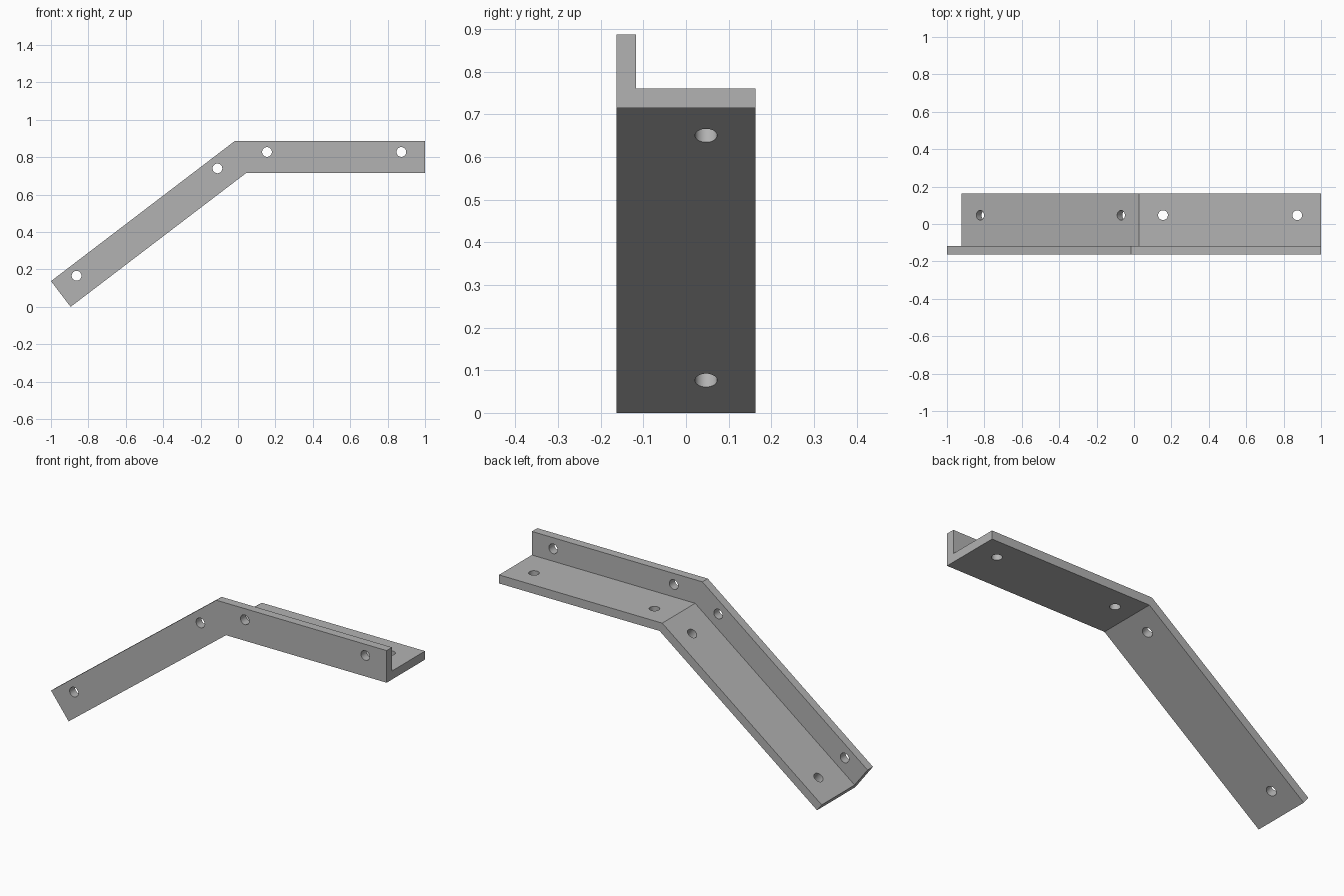
import bpy, bmesh, math
from mathutils import Vector, Matrix

if "Cube" in bpy.data.objects:
    bpy.data.objects.remove(bpy.data.objects["Cube"])

# Main dimensions
HALF_W, THICK, HEIGHT = 0.163, 0.046, 0.173
ANGLE = math.radians(37.3)
HOLE_R, SHELF_HOLE_Y, FLANGE_HOLE_H = 0.026, 0.047, 0.113
foot = Vector((-0.895, 0, 0))
bend = Vector((0.043, 0, 0.715))
tip = Vector((1.0, 0, 0.715))

# Directions along each arm and upwards from each shelf
slope_dir = Vector((math.cos(ANGLE), 0, math.sin(ANGLE)))
slope_up = Vector((-math.sin(ANGLE), 0, math.cos(ANGLE)))
flat_dir, flat_up = Vector((1, 0, 0)), Vector((0, 0, 1))
mitre_up = Vector((-math.tan(ANGLE / 2), 0, 1))

steel = bpy.data.materials.new("grey steel")
steel.use_nodes = True
grey = (0.45, 0.45, 0.45, 1)
steel.diffuse_color = grey
steel.node_tree.nodes["Principled BSDF"].inputs["Base Color"].default_value = grey


def make_object(name, bm):
    bmesh.ops.recalc_face_normals(bm, faces=bm.faces)
    mesh = bpy.data.meshes.new(name)
    bm.to_mesh(mesh)
    bm.free()
    mesh.materials.append(steel)
    obj = bpy.data.objects.new(name, mesh)
    bpy.context.collection.objects.link(obj)
    return obj


# Angle-iron section swept through a mitred bend
inner = THICK - HALF_W
section = [(-HALF_W, 0), (HALF_W, 0), (HALF_W, THICK),
           (inner, THICK), (inner, HEIGHT), (-HALF_W, HEIGHT)]
bm = bmesh.new()
rings = [[bm.verts.new(base + up * h + Vector((0, y, 0))) for y, h in section]
         for base, up in ((foot, slope_up), (bend, mitre_up), (tip, flat_up))]
for a, b in zip(rings, rings[1:]):
    for i in range(len(section)):
        j = (i + 1) % len(section)
        bm.faces.new((a[i], a[j], b[j], b[i]))
bm.faces.new(rings[0])
bm.faces.new(rings[-1])
bracket = make_object("bent_angle_bracket", bm)

# Cylinders for the bolt holes through shelf and flange
bm = bmesh.new()


def drill(centre, axis):
    turn = axis.to_track_quat('Z', 'Y').to_matrix().to_4x4()
    bmesh.ops.create_cone(bm, cap_ends=True, segments=32, radius1=HOLE_R, radius2=HOLE_R,
                          depth=THICK * 2, matrix=Matrix.Translation(centre) @ turn)


for start, along, up, distances in ((foot, slope_dir, slope_up, (0.126, 1.073)),
                                    (tip, -flat_dir, flat_up, (0.127, 0.845))):
    for d in distances:
        spot = start + along * d
        drill(spot + up * THICK / 2 + Vector((0, SHELF_HOLE_Y, 0)), up)
        drill(spot + up * FLANGE_HOLE_H + Vector((0, THICK / 2 - HALF_W, 0)), Vector((0, 1, 0)))
cutter = make_object("hole_cutter", bm)
cutter.hide_render = True

# Cut the holes, then discard the cutter
cut = bracket.modifiers.new("bolt holes", 'BOOLEAN')
cut.operation, cut.solver, cut.object = 'DIFFERENCE', 'EXACT', cutter
bpy.context.view_layer.objects.active = bracket
bracket.select_set(True)
bpy.ops.object.modifier_apply(modifier=cut.name)
bpy.data.objects.remove(cutter)
bpy.ops.object.shade_smooth_by_angle(angle=math.radians(30))
